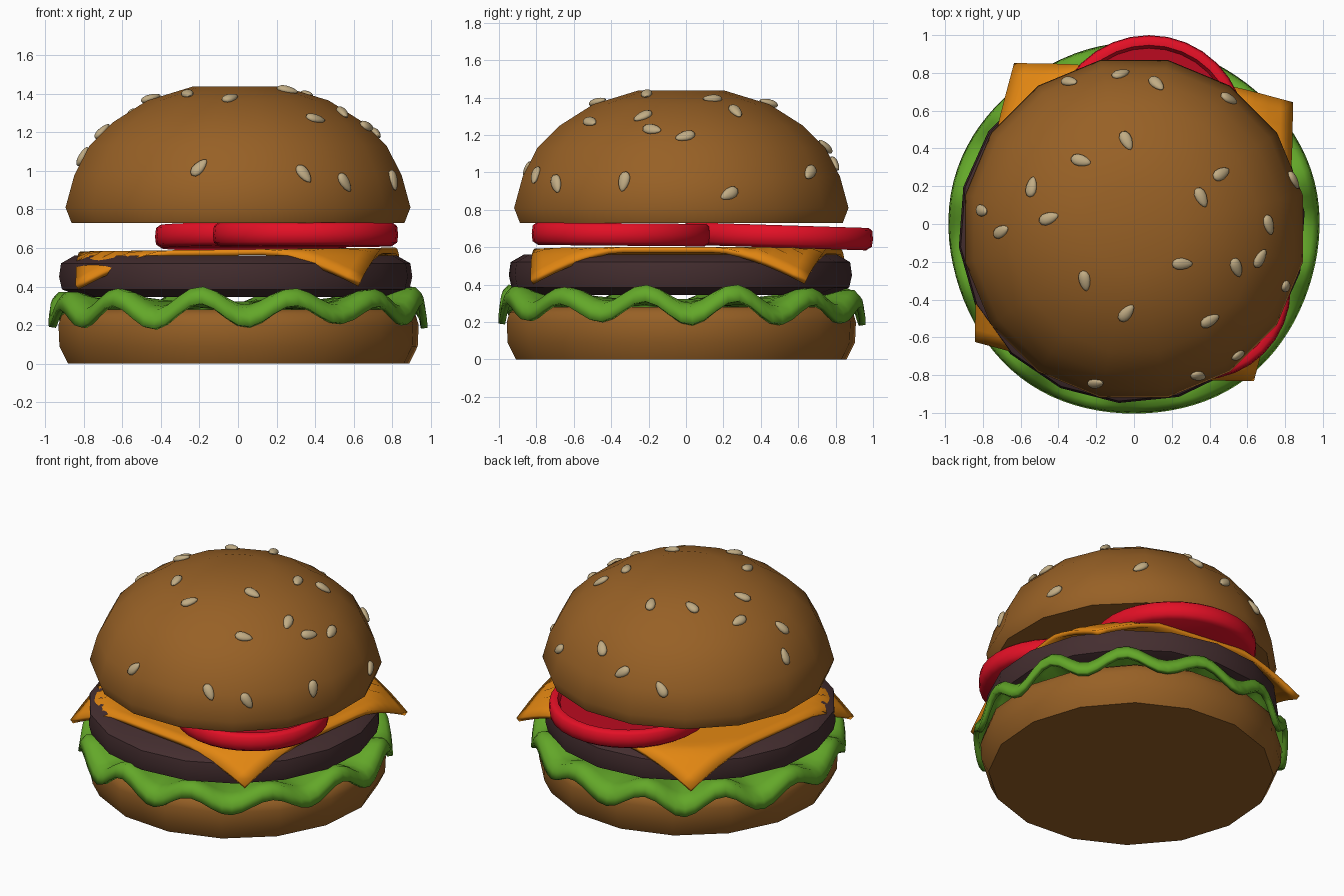
import bpy, bmesh, math
from mathutils import Vector, Matrix
from mathutils.bvhtree import BVHTree

if "Cube" in bpy.data.objects:
    bpy.data.objects.remove(bpy.data.objects["Cube"])


def material(name, rgb):
    m = bpy.data.materials.new(name)
    m.diffuse_color = (*rgb, 1)
    m.use_nodes = True
    m.node_tree.nodes["Principled BSDF"].inputs["Base Color"].default_value = m.diffuse_color
    return m


BUN = material("bun brown", (0.31, 0.118, 0.019))
PATTY = material("patty brown", (0.058, 0.027, 0.029))
LETTUCE = material("lettuce green", (0.125, 0.39, 0.022))
CHEESE = material("cheese orange", (0.76, 0.24, 0.006))
TOMATO = material("tomato red", (0.77, 0.005, 0.019))
FLESH = material("tomato inner red", (0.48, 0.003, 0.014))
SEED = material("seed cream", (0.53, 0.41, 0.23))


def finish(bm, name, mats, angle=50):
    bmesh.ops.recalc_face_normals(bm, faces=bm.faces)
    me = bpy.data.meshes.new(name)
    bm.to_mesh(me)
    bm.free()
    for m in mats:
        me.materials.append(m)
    me.shade_smooth()
    me.set_sharp_from_angle(angle=math.radians(angle))
    ob = bpy.data.objects.new(name, me)
    bpy.context.collection.objects.link(ob)
    return ob


def lathe(profile, sides, turn=0.0, centre=(0, 0, 0)):
    """Closed solid from (radius, z) rings, bottom to top, capped by flat faces."""
    bm = bmesh.new()
    rings = []
    for r, z in profile:
        rings.append([bm.verts.new((centre[0] + r * math.cos(turn + math.tau * i / sides),
                                    centre[1] + r * math.sin(turn + math.tau * i / sides),
                                    centre[2] + z)) for i in range(sides)])
    for a, b in zip(rings, rings[1:]):
        for i in range(sides):
            j = (i + 1) % sides
            bm.faces.new((a[i], a[j], b[j], b[i]))
    bm.faces.new(rings[0][::-1])
    bm.faces.new(rings[-1])
    bm.normal_update()
    return bm


HALF = math.pi / 16
CY = -0.025

# Bottom bun
finish(lathe([(0.89, 0), (0.935, 0.09), (0.94, 0.2), (0.925, 0.25), (0.88, 0.28)],
             16, HALF * 0.6, (0.003, CY, 0)), "bottom_bun", [BUN])

# Patty
finish(lathe([(0.80, 0.345), (0.905, 0.385), (0.92, 0.45), (0.91, 0.52), (0.84, 0.56)],
             18, 0.1, (-0.012, -0.03, 0)), "patty", [PATTY])

# Top bun
bm = lathe([(0.88, 0.73), (0.9115, 0.81), (0.865, 0.977), (0.785, 1.13),
            (0.663, 1.25), (0.48, 1.364), (0.237, 1.437)], 16, HALF, (0, CY, 0))
tree = BVHTree.FromBMesh(bm)
finish(bm, "top_bun", [BUN])

# Lettuce: wavy disc with a drooping rim, (radius, z, wave height)
bm = bmesh.new()
N = 96
rings = []
for r, z, amp in [(0.5, 0.305, 0), (0.78, 0.31, 0.02), (0.88, 0.325, 0.04),
                  (0.935, 0.32, 0.05), (0.958, 0.29, 0.055), (0.965, 0.24, 0.055)]:
    ring = []
    for i in range(N):
        t = math.tau * i / N
        k = amp * (1 + 0.2 * math.sin(3 * t + 1))
        rr = r + 0.12 * amp * math.sin(5 * t)
        zz = z + k * math.cos(12 * (t + math.radians(12))) + 0.2 * amp * math.cos(t + 0.7)
        ring.append(bm.verts.new((rr * math.cos(t), -0.028 + rr * math.sin(t), zz)))
    rings.append(ring)
for a, b in zip(rings, rings[1:]):
    for i in range(N):
        j = (i + 1) % N
        bm.faces.new((a[i], b[i], b[j], a[j]))
bm.faces.new(rings[0])
lettuce = finish(bm, "lettuce", [LETTUCE], 60)
mod = lettuce.modifiers.new("thickness", "SOLIDIFY")
mod.thickness = 0.035
mod.offset = 0

# Cheese: square slice whose corners fold down over the patty
bm = bmesh.new()
bmesh.ops.create_grid(bm, x_segments=20, y_segments=20, size=0.79)
for v in bm.verts:
    r = v.co.xy.length
    over = max(0, r - 0.84)
    if r > 0:
        v.co.xy *= (r - 0.26 * over) / r
    v.co.z = 0.577 - 0.62 * over
bmesh.ops.rotate(bm, verts=bm.verts, matrix=Matrix.Rotation(math.radians(-8), 3, 'Z'))
for v in bm.verts:
    v.co.z += 0.012 * v.co.x
    v.co.y += 0.01
cheese = finish(bm, "cheese", [CHEESE])
mod = cheese.modifiers.new("thickness", "SOLIDIFY")
mod.thickness = 0.03
mod.offset = 0


# Tomato slices: rounded rim with a sunken darker middle
def tomato(name, x, y, z, radius, tilt):
    bm = lathe([(radius - 0.035, -0.06), (radius - 0.005, -0.04), (radius, 0.0),
                (radius - 0.005, 0.045), (radius - 0.025, 0.06),
                (radius - 0.055, 0.058), (radius - 0.07, 0.03)], 32)
    bm.faces.ensure_lookup_table()
    bm.faces[-1].material_index = 1
    bmesh.ops.transform(bm, verts=bm.verts, matrix=Matrix.Translation((x, y, z))
                        @ Matrix.Rotation(math.radians(tilt), 4, 'X'))
    finish(bm, name, [TOMATO, FLESH])


tomato("tomato_front", 0.35, -0.345, 0.668, 0.48, -0.5)
tomato("tomato_back", 0.08, 0.49, 0.658, 0.51, -1.8)

# Sesame seeds: x, y and heading seen from above, laid on the bun surface
SEEDS = [(-.34, .75, -10), (-.07, .79, 20), (.12, .74, -45), (.5, .66, -25),
         (-.04, .44, -65), (-.28, .335, -15), (.46, .265, 30), (-.54, .195, 80),
         (.355, .14, -65), (.84, .23, -60), (-.8, .07, -15), (-.45, .03, 20),
         (-.7, -.04, 30), (.71, -.005, -75), (.255, -.21, 0), (.54, -.23, -70),
         (.665, -.18, 60), (-.26, -.3, -80), (.8, -.33, -45), (-.04, -.47, 50),
         (.4, -.51, 28), (.55, -.69, 20), (.34, -.8, -18), (-.2, -.84, 11)]
bm = bmesh.new()
for x, y, deg in SEEDS:
    loc, n, _, _ = tree.ray_cast(Vector((x, y, 3)), Vector((0, 0, -1)))
    if loc is None:
        continue
    if n.z < 0:
        n = -n
    c, s = math.cos(math.radians(deg)), math.sin(math.radians(deg))
    t = Vector((c, s, -(n.x * c + n.y * s) / n.z)).normalized()
    frame = Matrix((t, n.cross(t), n)).transposed().to_4x4()
    new = bmesh.ops.create_uvsphere(bm, u_segments=12, v_segments=8, radius=1)["verts"]
    for v in new:
        taper = 1 - 0.25 * v.co.x
        v.co = Vector((v.co.x * 0.056, v.co.y * 0.031 * taper, v.co.z * 0.02 * taper))
    bmesh.ops.transform(bm, verts=new,
                        matrix=Matrix.Translation(loc + n * 0.006) @ frame)
finish(bm, "sesame_seeds", [SEED])
